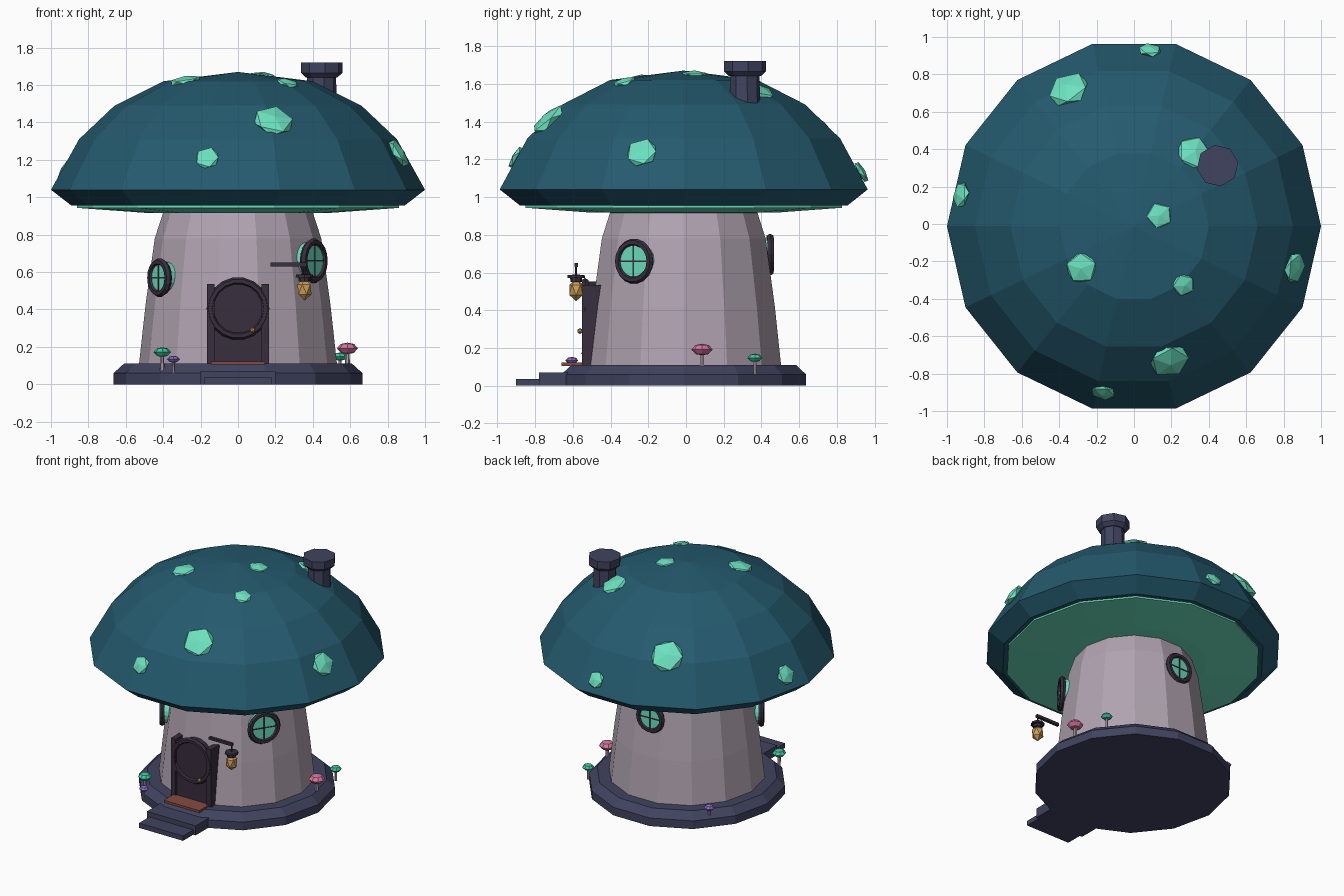
import bpy, bmesh, math
from mathutils import Vector, Matrix

cube = bpy.data.objects.get("Cube")
if cube:
    bpy.data.objects.remove(cube, do_unlink=True)

CY = -0.012  # centre line of the house
SIDES = 14


def material(name, rgb):
    lin = [((c / 255 + 0.055) / 1.055) ** 2.4 if c > 10 else c / 3294 for c in rgb] + [1]
    m = bpy.data.materials.new(name)
    m.use_nodes = True
    m.diffuse_color = lin
    m.node_tree.nodes["Principled BSDF"].inputs["Base Color"].default_value = lin
    return m


teal = material("deep teal", (36, 90, 110))
mint = material("glowing mint", (108, 226, 192))
stone = material("slate stone", (64, 67, 95))
plaster = material("pale plaster", (176, 163, 176))
wood = material("dark wood", (56, 46, 62))
gold = material("lantern gold", (205, 158, 86))
rust = material("rust mat", (132, 75, 62))
pink = material("pink", (212, 116, 156))
purple = material("purple", (142, 110, 200))
green = material("sea green", (66, 196, 158))


def finish(bm, name, mat, matrix=None):
    if matrix:
        bm.transform(matrix)
    bmesh.ops.recalc_face_normals(bm, faces=bm.faces)
    me = bpy.data.meshes.new(name)
    bm.to_mesh(me)
    bm.free()
    me.materials.append(mat)
    ob = bpy.data.objects.new(name, me)
    bpy.context.collection.objects.link(ob)
    return ob


def place(loc, normal=(0, 0, 1), scale=(1, 1, 1)):
    turn = Vector(normal).to_track_quat('Z', 'Y').to_matrix().to_4x4()
    return Matrix.Translation(loc) @ turn @ Matrix.Diagonal((*scale, 1))


def lathe(name, profile, mat, sides=SIDES, matrix=None, offset=0.0, loop=False):
    """Revolve (radius, height) points around z."""
    bm = bmesh.new()
    rings = []
    for r, z in profile:
        if r == 0:
            rings.append([bm.verts.new((0, 0, z))] * sides)
        else:
            angles = [(i + offset) * math.tau / sides for i in range(sides)]
            rings.append([bm.verts.new((r * math.cos(a), r * math.sin(a), z)) for a in angles])
    pairs = list(zip(rings, rings[1:]))
    if loop:
        pairs.append((rings[-1], rings[0]))
    for a, b in pairs:
        for i in range(sides):
            j = (i + 1) % sides
            bm.faces.new(list(dict.fromkeys((a[i], a[j], b[j], b[i]))))
    return finish(bm, name, mat, matrix)


def box(name, lo, hi, mat, matrix=None):
    lo, hi = Vector(lo), Vector(hi)
    bm = bmesh.new()
    bmesh.ops.create_cube(bm, size=1)
    bm.transform(Matrix.Translation((lo + hi) / 2) @ Matrix.Diagonal((*(hi - lo), 1)))
    return finish(bm, name, mat, matrix)


def blob(name, mat, matrix, detail=1):
    bm = bmesh.new()
    bmesh.ops.create_icosphere(bm, subdivisions=detail, radius=1)
    return finish(bm, name, mat, matrix)


def ring(name, radius, thick, mat, matrix):
    tube = [(radius + thick * math.cos(k * math.tau / 6), thick * math.sin(k * math.tau / 6))
            for k in range(6)]
    return lathe(name, tube, mat, 18, matrix, loop=True)


centre = Matrix.Translation((0, CY, 0))

# Foundation, trunk and roof
lathe("foundation", [(0, 0), (0.665, 0), (0.665, 0.06), (0.61, 0.11), (0, 0.11)], stone, matrix=centre)
lathe("trunk_wall", [(0, 0.1), (0.53, 0.1), (0.495, 0.42), (0.445, 0.78), (0.39, 0.95), (0, 0.95)],
      plaster, matrix=centre)
DOME = [(0, 1.67), (0.4, 1.62), (0.66, 1.49), (0.85, 1.31), (1.0, 1.04)]
lathe("mushroom_roof", DOME + [(0.89, 0.955), (0, 0.955)], teal, matrix=centre)
lathe("roof_underside", [(0, 0.915), (0.5, 0.917), (0.86, 0.943), (0.86, 0.96), (0, 0.96)],
      mint, matrix=centre)


# Roof spots, laid along the dome
def dome_height(r):
    for (r0, z0), (r1, z1) in zip(DOME, DOME[1:]):
        if r <= r1 or r1 == 1.0:
            return z0 + (z1 - z0) * (r - r0) / (r1 - r0)


SPOTS = [(0.085, 0.93, 0.065), (-0.35, 0.72, 0.12), (0.32, 0.38, 0.1), (0.135, 0.045, 0.075),
         (-0.28, -0.235, 0.09), (0.265, -0.325, 0.065), (0.86, -0.235, 0.09),
         (0.19, -0.73, 0.115), (-0.165, -0.9, 0.07), (-0.925, 0.155, 0.075)]
for x, y, size in SPOTS:
    out = Vector((x, y - CY, 0))
    r = out.length
    slope = (dome_height(max(r - 0.06, 0)) - dome_height(r + 0.06)) / 0.12
    if r < 0.2:
        slope = 0.1
    normal = out.normalized() * slope + Vector((0, 0, 1))
    blob("roof_spot", mint, place((x, y, dome_height(r) - 0.005), normal, (size, size, size * 0.32)))

# Chimney
chimney = Matrix.Translation((0.447, 0.312, 0))
lathe("chimney_shaft", [(0, 1.35), (0.085, 1.35), (0.078, 1.66), (0, 1.66)], stone, 8, chimney, 0.2)
lathe("chimney_cap", [(0, 1.64), (0.085, 1.64), (0.112, 1.665), (0.112, 1.72), (0, 1.72)],
      stone, 8, chimney, 0.2)

# Steps and doormat
box("lower_step", (-0.18, -0.9, 0), (0.18, -0.6, 0.035), stone)
box("upper_step", (-0.2, -0.78, 0), (0.2, -0.5, 0.07), stone)
box("doormat", (-0.145, -0.66, 0.105), (0.145, -0.54, 0.122), rust)

# Door with round top
door_face = place((0, -0.535, 0.405), (0, -1, 0))
box("door_panel", (-0.14, -0.535, 0.1), (0.14, -0.42, 0.4), wood)
lathe("door_round", [(0, -0.1), (0.15, -0.1), (0.15, 0.005), (0, 0.005)], wood, 18, door_face)
ring("door_ring", 0.148, 0.02, wood, door_face)
for s in (-1, 1):
    xs = sorted((s * 0.125, s * 0.165))
    box("door_post", (xs[0], -0.55, 0.1), (xs[1], -0.44, 0.535), wood)
blob("door_knob", gold, place((0.078, -0.562, 0.29), scale=(0.016, 0.016, 0.016)))

# Round windows: (angle, distance, height, outer radius)
for angle, dist, z, size in [(-33, 0.483, 0.66, 0.12), (213, 0.5, 0.57, 0.105), (92.5, 0.458, 0.695, 0.112)]:
    a = math.radians(angle)
    n = Vector((math.cos(a), math.sin(a), 0))
    at = place(n * dist + Vector((0, CY, z)), n)
    inner = size - 0.02
    ring("window_frame", inner, 0.02, wood, at)
    lathe("window_glass", [(0, -0.06), (inner, -0.06), (inner, 0.006), (0, 0.006)], mint, 18, at)
    box("window_bar_upright", (-0.004, -inner, 0), (0.004, inner, 0.009), wood, at)
    box("window_bar_level", (-inner, -0.004, 0), (inner, 0.004, 0.009), wood, at)

# Hanging lantern
lantern = Matrix.Translation((0.355, -0.582, 0))
box("lantern_arm", (0.175, -0.592, 0.63), (0.365, -0.572, 0.65), wood)
lathe("lantern_hook", [(0, 0.57), (0.006, 0.57), (0.006, 0.64), (0, 0.64)], wood, 6, lantern)
lathe("lantern_lid", [(0, 0.55), (0.03, 0.55), (0.032, 0.57), (0.047, 0.572), (0.045, 0.586), (0, 0.59)],
      wood, 8, lantern)
blob("lantern_glow", gold, place((0.355, -0.582, 0.508), scale=(0.043, 0.043, 0.06)))

# Little mushrooms: (x, y, height of cap, cap radius, colour)
for x, y, z, size, mat in [(-0.405, -0.51, 0.172, 0.047, green), (-0.345, -0.605, 0.134, 0.034, purple),
                           (0.585, 0.085, 0.192, 0.056, pink), (0.545, 0.365, 0.148, 0.04, green),
                           (-0.47, 0.4, 0.134, 0.036, purple)]:
    spot = Matrix.Translation((x, y, 0))
    lathe("little_stem", [(0, 0.06), (size * 0.25, 0.06), (size * 0.2, z), (0, z)], plaster, 6, spot)
    h = size * 0.55
    lathe("little_cap", [(0, z - h), (size * 0.6, z - h * 0.8), (size, z), (size * 0.65, z + h * 0.75),
                         (0, z + h)], mat, 8, spot)
